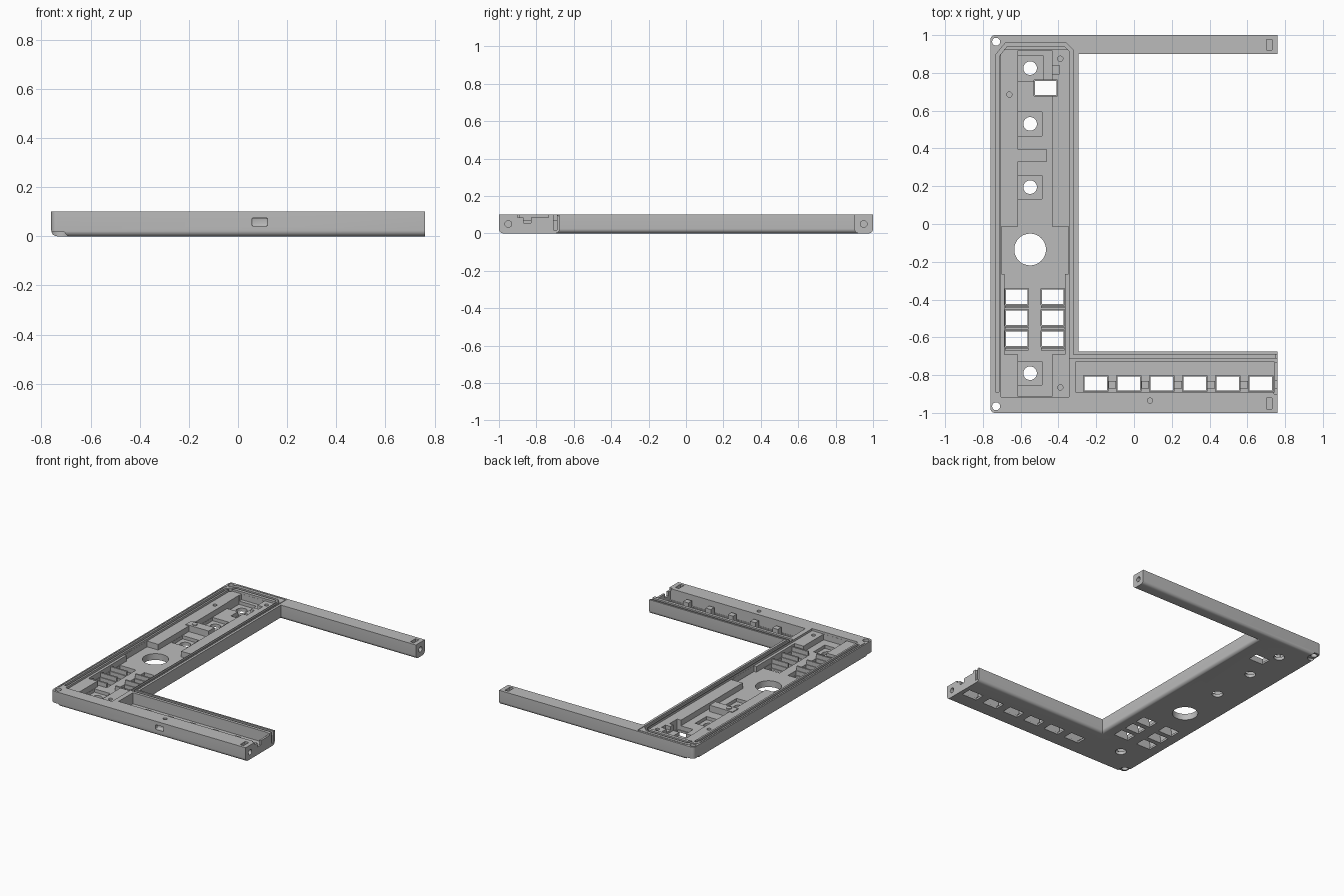
import bpy, bmesh, math
from mathutils import Vector

scene = bpy.context.scene
cube = bpy.data.objects.get("Cube")
if cube:
    bpy.data.objects.remove(cube, do_unlink=True)

grey = bpy.data.materials.new("matte_grey")
grey.use_nodes = True
grey.diffuse_color = (0.5, 0.5, 0.5, 1)
grey.node_tree.nodes["Principled BSDF"].inputs["Base Color"].default_value = (0.5, 0.5, 0.5, 1)

TOP, LEDGE, FLOOR, SKIN = 0.1, 0.085, 0.045, 0.022
cutters = bpy.data.collections.new("cutters")
scene.collection.children.link(cutters)


def finish(bm, name, target=None):
    bmesh.ops.recalc_face_normals(bm, faces=bm.faces)
    mesh = bpy.data.meshes.new(name)
    bm.to_mesh(mesh)
    bm.free()
    mesh.materials.append(grey)
    ob = bpy.data.objects.new(name, mesh)
    (target or scene.collection).objects.link(ob)
    ob.hide_render = target is cutters
    return ob


def prism(name, outline, z0, z1, target=None):
    bm = bmesh.new()
    face = bm.faces.new([bm.verts.new((x, y, z0)) for x, y in outline])
    ext = bmesh.ops.extrude_face_region(bm, geom=[face])
    up = [g for g in ext["geom"] if isinstance(g, bmesh.types.BMVert)]
    bmesh.ops.translate(bm, verts=up, vec=(0, 0, z1 - z0))
    return finish(bm, name, target)


def box(name, x0, x1, y0, y1, z0, z1, target=None):
    return prism(name, [(x0, y0), (x1, y0), (x1, y1), (x0, y1)], z0, z1, target)


def cut(x0, x1, y0, y1, z0, z1=0.2):
    box("pocket_cutter", x0, x1, y0, y1, z0, z1, cutters)


def drill(x, y, r, z0=-0.1, z1=0.2, sides=32):
    ring = [(x + r * math.cos(math.tau * i / sides), y + r * math.sin(math.tau * i / sides))
            for i in range(sides)]
    return prism("hole_cutter", ring, z0, z1, cutters)


def window(x, y, w, h):
    cut(x - w / 2, x + w / 2, y - h / 2, y + h / 2, SKIN - 0.008)
    cut(x - w / 2 + 0.006, x + w / 2 - 0.006, y - h / 2 + 0.006, y + h / 2 - 0.006, -0.1)


def groove(points, width, depth):
    # Mitred ribbon following the path
    pts = [Vector(p) for p in points]
    left, right = [], []
    for i, p in enumerate(pts):
        dirs = [(pts[j + 1] - pts[j]).normalized() for j in (i - 1, i) if 0 <= j < len(pts) - 1]
        normals = [Vector((-d.y, d.x)) for d in dirs]
        n = sum(normals, Vector((0, 0))).normalized()
        n *= width / 2 / n.dot(normals[0])
        left.append(p + n)
        right.append(p - n)
    prism("groove_cutter", left + right[::-1], TOP - depth, 0.2, cutters)


# Frame body: wide column, wide front arm, slim rear arm
body = prism("frame_body", [(-0.76, -1), (0.76, -1), (0.76, -0.675), (-0.295, -0.675),
                            (-0.295, 0.9), (0.76, 0.9), (0.76, 1), (-0.76, 1)], 0, TOP)
bm = bmesh.new()
bm.from_mesh(body.data)


def rounded(edge):
    a, b = (v.co for v in edge.verts)
    if max(a.z, b.z) < 0.001:
        return min(a.x, b.x) < 0.75
    return abs(a.z - b.z) > 0.05 and a.x < -0.75


bmesh.ops.bevel(bm, geom=[e for e in bm.edges if rounded(e)], offset=0.024,
                segments=6, profile=0.5, affect='EDGES')
bmesh.ops.recalc_face_normals(bm, faces=bm.faces)
bm.to_mesh(body.data)
bm.free()

# Column pocket: upper ledge, then deeper floor zones
cut(-0.703, -0.345, -0.915, 0.92, LEDGE)
cut(-0.615, -0.435, -0.1, 0.919, FLOOR)
cut(-0.702, -0.346, -0.265, -0.012, FLOOR)
cut(-0.685, -0.365, -0.69, -0.26, FLOOR)
cut(-0.615, -0.435, -0.914, -0.68, FLOOR)

# Seats and holes for the round controls
for y in (0.825, 0.53, 0.195, -0.79):
    half = 0.068 if y > 0.8 else 0.063
    cut(-0.55 - half, -0.55 + half, y - half, y + half, SKIN)
    drill(-0.55, y, 0.036)
drill(-0.55, -0.135, 0.084, sides=48)

# Rectangular openings in the column
window(-0.468, 0.72, 0.125, 0.085)
for y in (-0.385, -0.497, -0.608):
    for x in (-0.62, -0.43):
        window(x, y, 0.125, 0.088)
        box("column_rib", x - 0.0625, x + 0.0625, y - 0.061, y - 0.049, FLOOR - 0.01, LEDGE - 0.01)

# Front arm channel with a row of openings and spacer blocks
cut(-0.31, 0.745, -0.89, -0.73, SKIN)
cut(0.74, 0.8, -0.9, -0.735, LEDGE)
cut(0.74, 0.8, -0.87, -0.83, 0.055)
for i in range(6):
    x = -0.202 + 0.1745 * i
    window(x, -0.845, 0.13, 0.085)
    if i < 5:
        box("spacer_block", x + 0.066, x + 0.108, -0.87, -0.83, SKIN - 0.005, 0.07)

# Sealing groove and shallow outer lip line around the rim
groove([(-0.725, -0.89), (-0.725, 0.89), (-0.675, 0.952), (-0.365, 0.952),
        (-0.333, 0.92), (-0.333, -0.7), (0.8, -0.7)], 0.018, 0.03)
groove([(-0.748, -0.93), (-0.748, 0.92), (-0.69, 0.984), (-0.314, 0.984),
        (-0.314, -0.683), (0.8, -0.683)], 0.005, 0.006)
cut(0.75, 0.8, -0.709, -0.691, 0.018)

# Corner fixing holes with counterbores underneath
for y in (-0.965, 0.965):
    drill(-0.73, y, 0.021)
    drill(-0.73, y, 0.042, -0.1, 0.018)

# Small blind screw holes
for x, y in ((-0.39, 0.875), (-0.66, 0.685), (-0.39, -0.865), (0.085, -0.935)):
    drill(x, y, 0.014, 0.05, 0.2, 20)
cut(-0.44, -0.395, 0.795, 0.838, 0.06)

# Nut slots and sideways holes at both arm ends
for y in (-0.95, 0.95):
    cut(0.702, 0.73, y - 0.03, y + 0.028, 0.03)
    hole = drill(0, 0, 0.018, 0, 0.15, 24)
    hole.rotation_euler = (0, math.pi / 2, 0)
    hole.location = (0.68, y, 0.05)

# Rounded port in the front wall
port = box("port_cutter", 0.056, 0.12, -1.1, -0.97, 0.042, 0.075, cutters)
bevel = port.modifiers.new("round", 'BEVEL')
bevel.width, bevel.segments = 0.006, 3

# Cut everything from the body, then drop the cutters
mod = body.modifiers.new("cuts", 'BOOLEAN')
mod.operation, mod.solver = 'DIFFERENCE', 'EXACT'
mod.operand_type, mod.collection = 'COLLECTION', cutters
bpy.context.view_layer.update()
result = bpy.data.meshes.new_from_object(body.evaluated_get(bpy.context.evaluated_depsgraph_get()))
body.modifiers.clear()
body.data = result
for ob in list(cutters.objects):
    bpy.data.objects.remove(ob, do_unlink=True)
bpy.data.collections.remove(cutters)

# Raised bracket and its screw boss
box("bracket_plate", -0.64, -0.46, 0.33, 0.395, FLOOR - 0.01, LEDGE + 0.005)
drum = bmesh.new()
bmesh.ops.create_cone(drum, cap_ends=True, segments=24, radius1=0.018, radius2=0.018, depth=0.008)
boss = finish(drum, "bracket_boss")
boss.location = (-0.59, 0.362, LEDGE + 0.006)

bpy.ops.object.select_all(action='DESELECT')
body.select_set(True)
boss.select_set(True)
bpy.context.view_layer.objects.active = body
bpy.ops.object.shade_smooth_by_angle(angle=math.radians(30))
